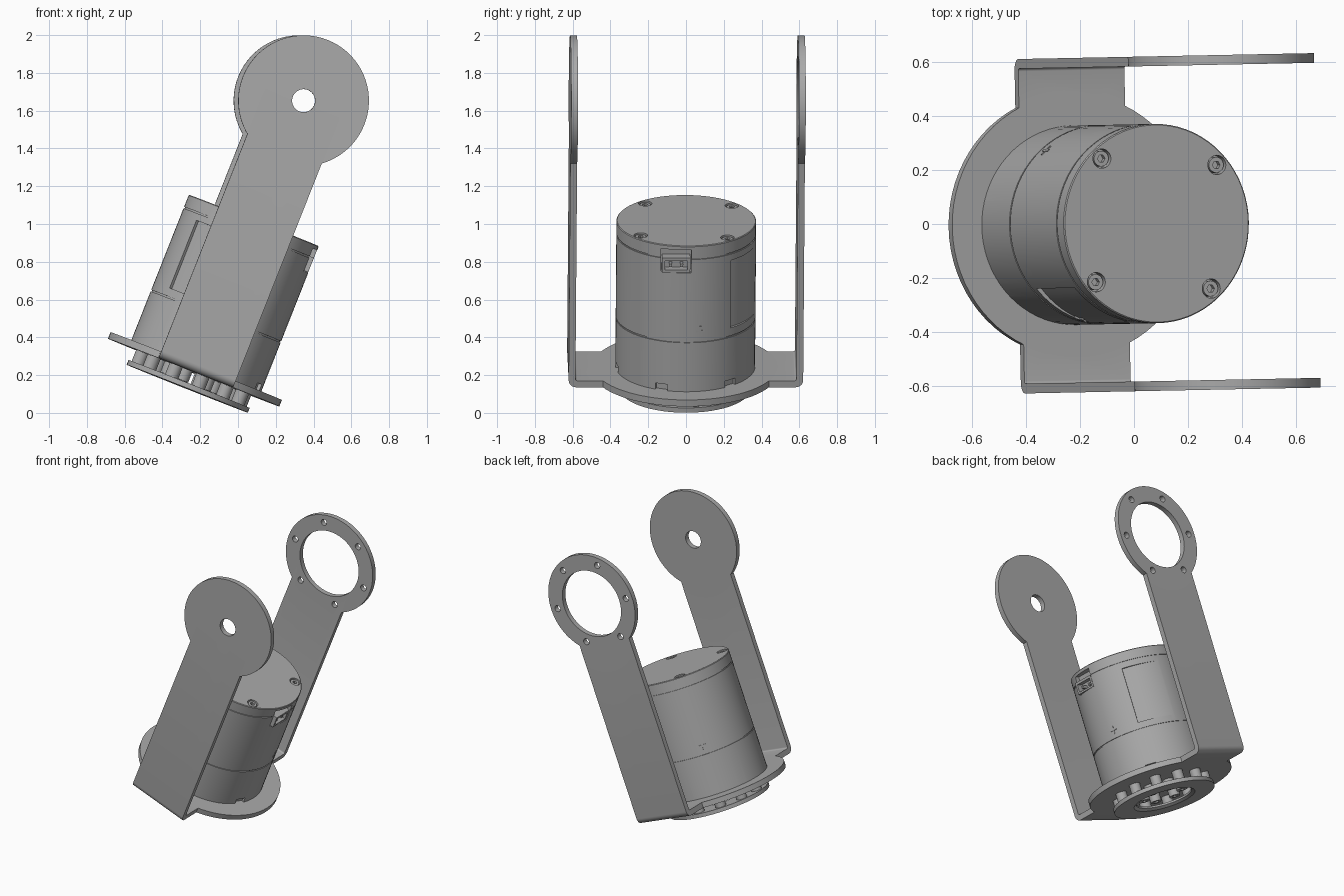
import bpy, bmesh
from math import sin, cos, pi, radians
from mathutils import Matrix

cube = bpy.data.objects.get("Cube")
if cube:
    bpy.data.objects.remove(cube)

grey = bpy.data.materials.new("plain grey")
grey.use_nodes = True
grey.diffuse_color = (0.4, 0.4, 0.4, 1)
grey.node_tree.nodes["Principled BSDF"].inputs["Base Color"].default_value = (0.4, 0.4, 0.4, 1)

# Whole assembly leans sideways with a slight yaw
POSE = (Matrix.Rotation(0.02, 4, 'Z') @ Matrix.Rotation(radians(21.6), 4, 'Y')
        @ Matrix.Translation((-0.297, 0, 0)))
ALONG_Y = Matrix.Rotation(-pi / 2, 4, 'X')
YZ_PROFILE = Matrix(((0, 0, 1, 0), (1, 0, 0, 0), (0, 1, 0, 0), (0, 0, 0, 1)))
IDENT = Matrix.Identity(4)
parts = []


def finish(name, bm, keep=True):
    bmesh.ops.recalc_face_normals(bm, faces=bm.faces)
    mesh = bpy.data.meshes.new(name)
    bm.to_mesh(mesh)
    bm.free()
    mesh.materials.append(grey)
    ob = bpy.data.objects.new(name, mesh)
    bpy.context.collection.objects.link(ob)
    if keep:
        parts.append(ob)
    return ob


def prism(name, pts, z0, z1, mat=IDENT, keep=True):
    bm = bmesh.new()
    face = bm.faces.new([bm.verts.new((x, y, z0)) for x, y in pts])
    new = bmesh.ops.extrude_face_region(bm, geom=[face])["geom"]
    bmesh.ops.translate(bm, vec=(0, 0, z1 - z0),
                        verts=[v for v in new if isinstance(v, bmesh.types.BMVert)])
    bm.transform(mat)
    return finish(name, bm, keep)


def polar(r, deg):
    return r * cos(radians(deg)), r * sin(radians(deg))


def arc(r, n=72, start=0, end=360, cx=0, cy=0):
    steps = n if end - start == 360 else n + 1
    pts = [polar(r, start + (end - start) * i / n) for i in range(steps)]
    return [(cx + x, cy + y) for x, y in pts]


def cyl(name, r, z0, z1, x=0, y=0, mat=IDENT, n=72, keep=True):
    return prism(name, arc(r, n, cx=x, cy=y), z0, z1, mat, keep)


def block(name, x0, x1, y0, y1, z0, z1, deg=0, keep=True):
    return prism(name, [(x0, y0), (x1, y0), (x1, y1), (x0, y1)], z0, z1,
                 Matrix.Rotation(radians(deg), 4, 'Z'), keep)


def lathe(name, profile, n=72):
    bm = bmesh.new()
    verts = [bm.verts.new((r, 0, z)) for r, z in profile]
    edges = [bm.edges.new(p) for p in zip(verts, verts[1:] + verts[:1])]
    bmesh.ops.spin(bm, geom=verts + edges, axis=(0, 0, 1), cent=(0, 0, 0),
                   angle=2 * pi, steps=n, use_merge=True)
    bmesh.ops.remove_doubles(bm, verts=bm.verts, dist=1e-5)
    return finish(name, bm)


def combine(target, other, op='DIFFERENCE'):
    mod = target.modifiers.new(op, 'BOOLEAN')
    mod.operation, mod.object, mod.solver = op, other, 'EXACT'
    bpy.context.view_layer.objects.active = target
    bpy.context.view_layer.update()
    bpy.ops.object.modifier_apply(modifier=mod.name)
    bpy.data.objects.remove(other)


# Bracket: bent strip, base disc, end disc and end ring
OUT, INN, LOW, TOP, HUB = 0.621, 0.585, 0.112, 0.149, 1.66
outer = arc(0.04, 6, 270, 360, OUT - 0.04, LOW + 0.04)
inner = arc(0.01, 4, 270, 360, INN - 0.01, TOP + 0.01)
half = outer + [(OUT, HUB), (INN, HUB)] + inner[::-1]
strip = outer + [(OUT, HUB), (INN, HUB)] + inner[::-1]
strip += [(-x, y) for x, y in strip[::-1]]
bracket = prism("bracket", strip, -0.212, 0.212, YZ_PROFILE)
combine(bracket, cyl("base_disc", 0.488, LOW, TOP, keep=False), 'UNION')
for y0, y1 in ((-OUT, -INN), (INN, OUT)):
    combine(bracket, cyl("end_disc", 0.346, y0, y1, 0, -HUB, ALONG_Y, keep=False), 'UNION')


def drill(r, x, z, side):
    lo, hi = (0.5, 0.7) if side > 0 else (-0.7, -0.5)
    combine(bracket, cyl("drill", r, lo, hi, x, -z, ALONG_Y, 48, keep=False))


drill(0.061, 0, HUB, -1)
drill(0.234, 0, HUB, 1)
for k in range(6):
    dx, dz = polar(0.292, 60 * k)
    drill(0.022, dx, HUB + dz, 1)

# Motor can with seam grooves
R, CAP = 0.37, 0.978
profile = [(0, TOP), (R, TOP)]
for seam in (0.432, 0.905):
    profile += [(R, seam - 0.004), (R - 0.006, seam - 0.004),
                (R - 0.006, seam + 0.004), (R, seam + 0.004)]
profile += [(R, CAP - 0.004), (R - 0.004, CAP), (0, CAP)]
motor = lathe("motor_body", profile)

# Tapered side pockets
for start in (39, 219):
    wedge = [polar(R - 0.016 + 0.016 * i / 8, start + 5 * i) for i in range(9)]
    wedge += [polar(0.42, start + 40 - 5 * i) for i in range(9)]
    combine(motor, prism("pocket", wedge, 0.48, 0.865, keep=False))

# Notches around the foot of the motor
for k in range(6):
    combine(motor, block("notch", R - 0.02, 0.5, -0.035, 0.035, 0.13, 0.185,
                         -21 + 60 * k, False))

# Cable socket with pins
combine(motor, block("socket_recess", 0.31, 0.5, -0.14, 0.02, 0.825, 0.955, keep=False))
socket = block("cable_socket", 0.305, 0.366, -0.135, 0.015, 0.828, 0.91)
combine(socket, block("socket_hole", 0.32, 0.5, -0.12, 0, 0.84, 0.893, keep=False))
for y in (-0.09, -0.03):
    block("socket_pin", 0.31, 0.355, y - 0.008, y + 0.008, 0.855, 0.871)

# Cap screws in counterbores
for k in range(4):
    x, y = polar(0.325, 41 + 90 * k)
    combine(motor, cyl("counterbore", 0.036, 0.94, 1.1, x, y, n=32, keep=False))
    screw = cyl("cap_screw", 0.029, 0.935, 0.972, x, y, n=32)
    combine(screw, cyl("hex_socket", 0.015, 0.95, 1.1, x, y, n=6, keep=False))

# Small cross marks on the can
for k in range(3):
    deg = 11 + 120 * k
    block("cross_mark_upright", R - 0.01, R + 0.003, -0.005, 0.005, 0.465, 0.52, deg)
    block("cross_mark_bar", R - 0.01, R + 0.003, -0.024, 0.024, 0.488, 0.497, deg)

# Output ring and its screws under the base
lathe("output_ring", [(0.21, 0.02), (0.345, 0.02), (0.345, 0.047), (0.19, 0.047), (0.19, 0.034)])
for k in range(12):
    x, y = polar(0.295, 9 + 30 * k)
    cyl("ring_screw", 0.037, 0.045, 0.115, x, y, n=32)
for k in range(6):
    x, y = polar(0.13, 9 + 60 * k)
    screw = cyl("hub_screw", 0.037, 0.05, 0.115, x, y, n=32)
    combine(screw, cyl("hex_socket", 0.019, 0.0, 0.08, x, y, n=6, keep=False))

# Lean the assembly and shade it
bpy.ops.object.select_all(action='DESELECT')
for ob in parts:
    ob.data.transform(POSE)
    ob.select_set(True)
bpy.context.view_layer.objects.active = bracket
bpy.ops.object.shade_smooth_by_angle(angle=radians(30))
